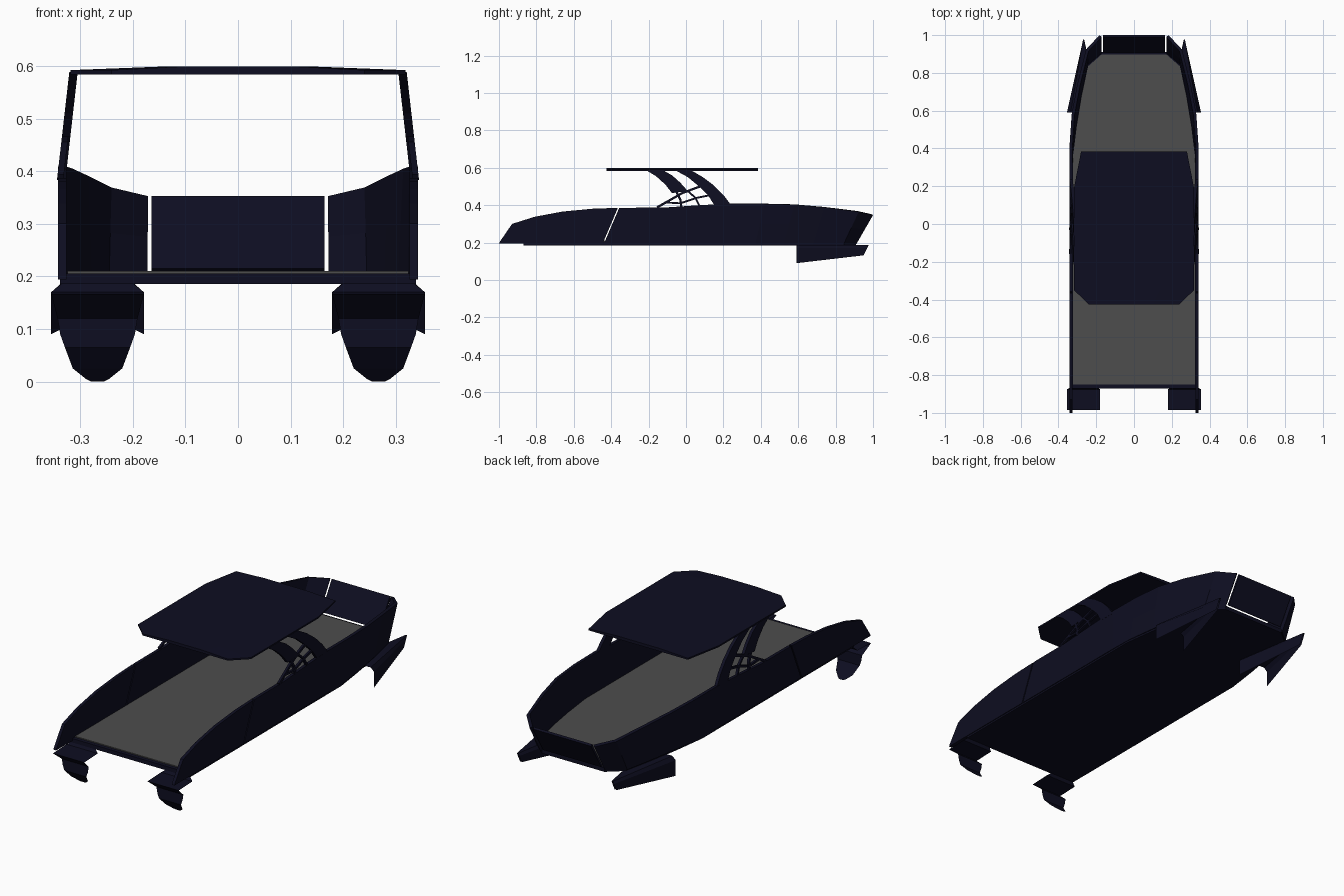
import bpy, bmesh
from mathutils import Vector

if "Cube" in bpy.data.objects:
    bpy.data.objects.remove(bpy.data.objects["Cube"])


def material(name, rgb):
    m = bpy.data.materials.new(name)
    m.diffuse_color = (*rgb, 1)
    m.use_nodes = True
    m.node_tree.nodes["Principled BSDF"].inputs["Base Color"].default_value = m.diffuse_color
    return m


navy = material("dark_navy", (0.0042, 0.0042, 0.015))
grey = material("deck_grey", (0.075, 0.075, 0.075))


def finish(name, bm, mat, mirror=False, solid=0):
    me = bpy.data.meshes.new(name)
    bmesh.ops.recalc_face_normals(bm, faces=bm.faces)
    bm.to_mesh(me)
    bm.free()
    me.materials.append(mat)
    ob = bpy.data.objects.new(name, me)
    bpy.context.collection.objects.link(ob)
    if solid:
        s = ob.modifiers.new("thickness", 'SOLIDIFY')
        s.thickness, s.offset = solid, 0
    if mirror:
        ob.modifiers.new("mirror", 'MIRROR')
    return ob


def loft(name, rows, mat, mirror=False, solid=0):
    """Open sheet through rows of points with equal counts."""
    bm = bmesh.new()
    vs = [[bm.verts.new(p) for p in r] for r in rows]
    for a, b in zip(vs, vs[1:]):
        for i in range(len(a) - 1):
            bm.faces.new((a[i], a[i + 1], b[i + 1], b[i]))
    return finish(name, bm, mat, mirror, solid)


def slab(name, half, z0, z1, mat):
    """Symmetric plate from a right-hand outline (x, y)."""
    pts = half + [(-x, y) for x, y in reversed(half)]
    bm = bmesh.new()
    f = bm.faces.new([bm.verts.new((x, y, z0)) for x, y in pts])
    r = bmesh.ops.extrude_face_region(bm, geom=[f])
    for v in r["geom"]:
        if isinstance(v, bmesh.types.BMVert):
            v.co.z = z1
    return finish(name, bm, mat)


# Hull sides: (x bottom, y bottom, x top, y top, z top), split by a slanted gap
stern = [(.334, -1.0, .334, -.995, .205), (.334, -.95, .334, -.93, .30),
         (.334, -.83, .334, -.81, .338), (.334, -.68, .334, -.66, .366),
         (.334, -.55, .334, -.5, .381), (.334, -.446, .334, -.364, .386)]
main = [(.334, -.439, .334, -.357, .386), (.334, -.15, .334, -.12, .387),
        (.334, .07, .334, .07, .40), (.334, .25, .334, .25, .409),
        (.331, .37, .333, .42, .408), (.312, .52, .322, .58, .404),
        (.285, .68, .292, .74, .390), (.252, .84, .247, .92, .367),
        (.177, .905, .177, .995, .35)]
for name, secs in (("stern_side", stern), ("hull_side", main)):
    rows = [[(xb, yb, .194), ((xb + xt) / 2, (yb + yt) / 2, (.194 + zt) / 2), (xt, yt, zt)]
            for xb, yb, xt, yt, zt in secs]
    loft(name, rows, navy, True, .016)

# Bow gate between the two hull sides
loft("bow_gate", [[(x, .913, .212), (x, .995, .35)] for x in (-.164, .164)], navy, solid=.012)

# Hull bottom and grey deck
slab("hull_bottom", [(.338, -.87), (.338, .35), (.315, .52), (.288, .68), (.253, .845), (.177, .91)],
     .185, .205, navy)
slab("deck", [(.324, -.85), (.324, .35), (.303, .52), (.277, .68), (.243, .835), (.172, .897)],
     .203, .210, grey)

# Stern steps of each float: (y, z, half width)
cx = .267
steps = [(-.865, .186, .068), (-.875, .17, .088), (-.985, .166, .088), (-.93, .12, .076),
         (-.93, .09, .071), (-.93, .065, .062), (-.895, .025, .047), (-.875, .005, .022), (-.87, 0, .012)]
loft("stern_step", [[(cx - h, y, z), (cx + h, y, z)] for y, z, h in steps], navy, True)


# Pointed bow cap of each float, open underneath
def cap(y0, y1, h, low):
    prof = [(-h, low), (-h, .17), (-h * .78, .187), (h * .78, .187), (h, .17), (h, low)]
    return [(cx + x, y0 + (y1 - y0) * (z - low) / (.187 - low), z) for x, z in prof]


loft("float_bow", [cap(.59, .59, .088, .09), cap(.95, .977, .004, .132)], navy, True)

# Canopy roof with a slight crown
roof = [(-.425, .24), (-.35, .318), (.19, .318), (.385, .28)]
bm = bmesh.new()
rings = []
for y, w in roof:
    c = w * .43
    rings.append([bm.verts.new((x, y, z)) for x, z in
                  ((-w, .584), (-w, .592), (-c, .599), (c, .599), (w, .592), (w, .584))])
for a, b in zip(rings, rings[1:]):
    for i in range(6):
        j = (i + 1) % 6
        bm.faces.new((a[i], a[j], b[j], b[i]))
bm.faces.new(rings[0])
bm.faces.new(rings[-1])
finish("canopy_roof", bm, navy)


# Canopy legs: ribbons in side view, leaning inward as they rise
def leg(name, left, right, thick=.016):
    bm = bmesh.new()
    rows = []
    for a, b in zip(left, right):
        row = []
        for (y, z), inset in ((a, 0), (b, 0), (b, thick), (a, thick)):
            row.append(bm.verts.new((.341 - .114 * (z - .41) - inset, y, z)))
        rows.append(row)
    for a, b in zip(rows, rows[1:]):
        for i in range(4):
            j = (i + 1) % 4
            bm.faces.new((a[i], a[j], b[j], b[i]))
    bm.faces.new(rows[0])
    bm.faces.new(rows[-1])
    finish(name, bm, navy, True)


leg("front_leg", [(-.06, .588), (.01, .55), (.07, .50), (.12, .45), (.155, .395)],
    [(.025, .588), (.09, .55), (.15, .505), (.20, .455), (.245, .395)])
leg("rear_leg", [(-.215, .588), (-.16, .555), (-.11, .51), (-.075, .465)],
    [(-.125, .588), (-.075, .56), (-.03, .52), (.01, .475)])


# Thin braces between legs and hull
def brace(name, pts, w=.006):
    left, right = [], []
    for i, p in enumerate(pts):
        d = Vector(pts[min(i + 1, len(pts) - 1)]) - Vector(pts[max(i - 1, 0)])
        n = Vector((-d.y, d.x)).normalized() * w
        left.append(tuple(Vector(p) + n))
        right.append(tuple(Vector(p) - n))
    leg(name, left, right, .012)


brace("long_brace", [(-.155, .388), (-.09, .425), (-.02, .465), (.08, .502)])
brace("cross_brace", [(-.05, .47), (-.03, .43), (-.025, .39)])
brace("lower_brace", [(-.11, .415), (-.03, .41), (.06, .44), (.135, .455)], .005)
brace("short_brace", [(.01, .475), (.05, .44), (.07, .40)], .005)
